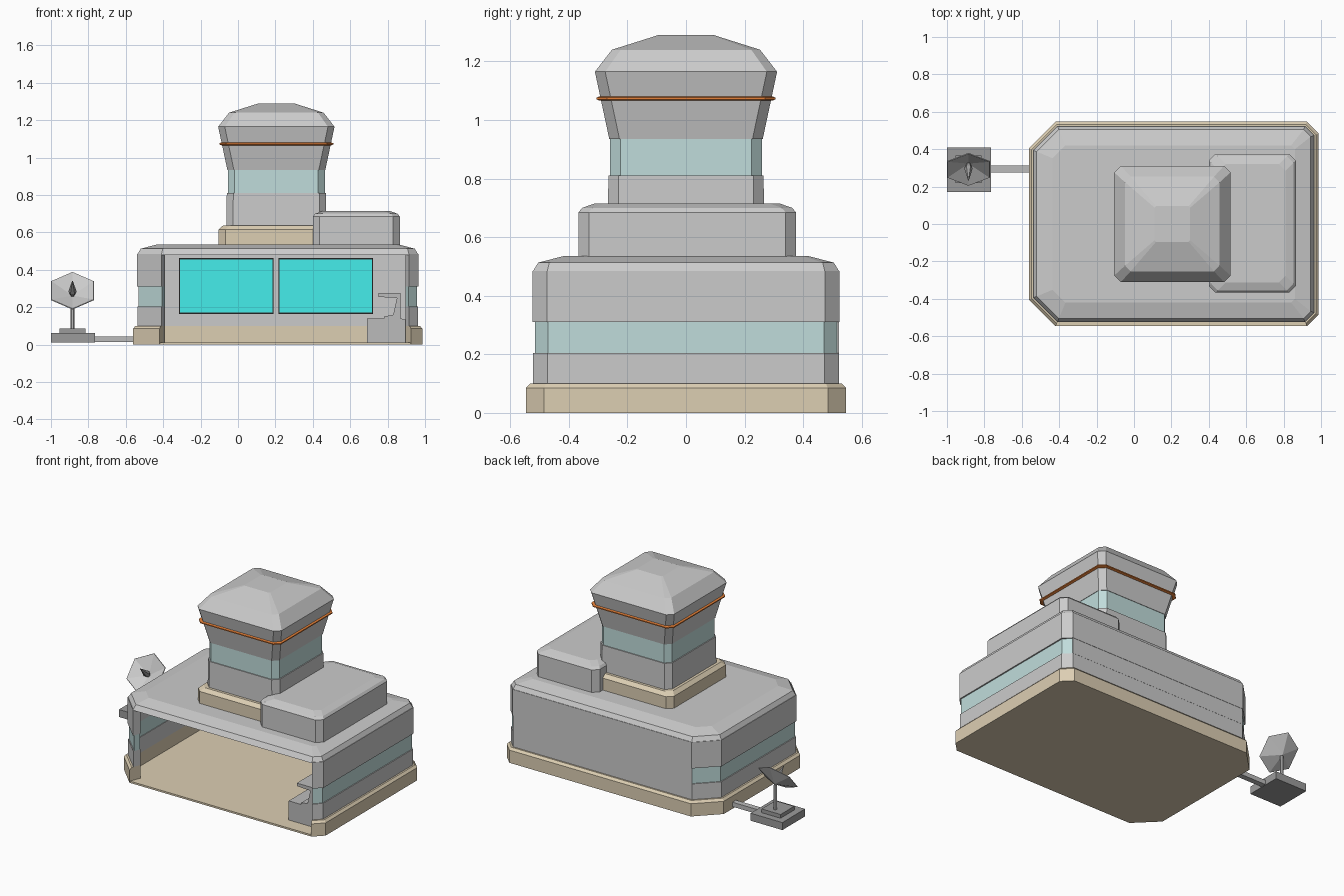
import bpy, bmesh, math
from mathutils import Vector

if "Cube" in bpy.data.objects:
    bpy.data.objects.remove(bpy.data.objects["Cube"])


def material(name, rgb):
    m = bpy.data.materials.new(name)
    m.diffuse_color = (*rgb, 1)
    m.use_nodes = True
    m.node_tree.nodes["Principled BSDF"].inputs["Base Color"].default_value = m.diffuse_color
    return m


TAN = material("tan", (0.72, 0.62, 0.45))
TEAL = material("teal_glass", (0.53, 0.72, 0.71))
CYAN = material("cyan_screen", (0.06, 0.85, 0.83))
ORANGE = material("orange", (0.8, 0.22, 0.04))
DARK = material("dark_metal", (0.33, 0.33, 0.33))
MID = material("mid_metal", (0.5, 0.5, 0.5))
BLACK = material("black", (0.04, 0.04, 0.04))


def finish(name, bm, mat=None):
    bmesh.ops.recalc_face_normals(bm, faces=bm.faces)
    me = bpy.data.meshes.new(name)
    bm.to_mesh(me)
    bm.free()
    ob = bpy.data.objects.new(name, me)
    bpy.context.collection.objects.link(ob)
    if mat:
        me.materials.append(mat)
    return ob


def loft(name, sections, mat=None):
    """Skin a stack of equal-sized closed sections and cap both ends."""
    bm = bmesh.new()
    rows = [[bm.verts.new(p) for p in s] for s in sections]
    n = len(rows[0])
    for a, b in zip(rows, rows[1:]):
        for i in range(n):
            j = (i + 1) % n
            bm.faces.new((a[i], a[j], b[j], b[i]))
    bm.faces.new(rows[0])
    bm.faces.new(rows[-1])
    return finish(name, bm, mat)


def octagon(x0, x1, y0, y1, cl, cr, z):
    """Rectangle with cut corners, from front left round the back to front right."""
    return [(x0 + cl, y0, z), (x0, y0 + cl, z), (x0, y1 - cl, z), (x0 + cl, y1, z),
            (x1 - cr, y1, z), (x1, y1 - cr, z), (x1, y0 + cr, z), (x1 - cr, y0, z)]


def outline(d, z):
    """Building plan, offset inward by d."""
    return octagon(-0.54 + d, 0.965 - d, -0.525 + d, 0.525 - d,
                   0.13 - 0.586 * d, max(0.05 - 0.586 * d, 0.02), z)


def wall(name, section, first, last, mat=None):
    """Sweep a closed (offset, height) section along part of the plan."""
    return loft(name, [[outline(d, z)[i] for d, z in section]
                       for i in range(first, last + 1)], mat)


def band(d, z0, z1, inner=0.05):
    return [(d, z0), (d, z1), (inner, z1), (inner, z0)]


def box(name, x0, x1, y0, y1, z0, z1, mat=None):
    return loft(name, [[(x0, y0, z), (x1, y0, z), (x1, y1, z), (x0, y1, z)]
                       for z in (z0, z1)], mat)


# Floor and kerb, open at the front
loft("floor", [outline(-0.02, 0), outline(-0.02, 0.012)], TAN)
wall("base_kerb", [(-0.022, 0), (-0.022, 0.085), (-0.008, 0.1), (0.05, 0.1), (0.05, 0)],
     0, 7, TAN)

# Hollow walls with window bands on both ends
wall("lower_wall", band(0.003, 0.1, 0.205), 0, 7)
wall("upper_wall", band(0, 0.31, 0.485), 0, 7)
wall("left_window_band", band(0.009, 0.205, 0.31, 0.046), 0, 3, TEAL)
wall("right_window_band", band(0.009, 0.205, 0.31, 0.046), 4, 7, TEAL)
wall("back_wall_strip", band(0.002, 0.205, 0.31), 3, 4)

# Roof
loft("roof", [outline(0, 0.48), outline(0.02, 0.513), outline(0.105, 0.535)])

# Screens on the inside of the back wall
for side, x0 in (("left", -0.31), ("right", 0.222)):
    box(side + "_screen_frame", x0 - 0.006, x0 + 0.501, 0.455, 0.48, 0.165, 0.462, BLACK)
    box(side + "_screen", x0, x0 + 0.495, 0.45, 0.456, 0.171, 0.456, CYAN)

# Control desk by the right wall
desk = [(0.69, 0.012), (0.69, 0.14), (0.78, 0.14), (0.78, 0.15), (0.83, 0.16), (0.85, 0.25),
        (0.75, 0.255), (0.75, 0.275), (0.87, 0.275), (0.87, 0.14), (0.905, 0.13), (0.905, 0.012)]
loft("control_desk", [[(x, y, z) for x, z in desk] for y in (-0.45, 0.2)], MID)


# Roof annex
def annex(d, z):
    return octagon(0.4 + d, 0.865 - d, -0.367 + d, 0.375 - d, 0.035, 0.035, z)


loft("roof_annex", [annex(0, 0.53), annex(0, 0.685), annex(0.012, 0.7), annex(0.055, 0.715)])


# Tower, stacked from square sections with cut corners
def square(h, z, cut=0.035):
    return octagon(0.205 - h, 0.205 + h, -h, h, cut, cut, z)


loft("tower_base", [square(0.308, 0.53), square(0.308, 0.615), square(0.285, 0.637)], TAN)
loft("tower_shaft", [square(0.267, 0.63), square(0.265, 0.81)])
loft("tower_window", [square(0.259, 0.81), square(0.259, 0.94)], TEAL)
loft("tower_head", [square(0.262, 0.935), square(0.311, 1.165), square(0.253, 1.24, 0.03),
                    square(0.095, 1.29, 0.008)])
loft("tower_stripe", [square(0.294, 1.066), square(0.305, 1.07), square(0.305, 1.077),
                      square(0.294, 1.081)], ORANGE)

# Dish stand and its cable duct
box("dish_plinth", -1.0, -0.765, 0.17, 0.41, 0.012, 0.062, DARK)
box("dish_step", -0.955, -0.815, 0.22, 0.365, 0.062, 0.087, DARK)
box("cable_duct", -0.77, -0.53, 0.275, 0.312, 0.014, 0.044, MID)


def disc(centre, u, v, r, n, turn=0):
    return [centre + r * (math.cos(turn + math.tau * i / n) * u
                          + math.sin(turn + math.tau * i / n) * v) for i in range(n)]


X, Y, Z = Vector((1, 0, 0)), Vector((0, 1, 0)), Vector((0, 0, 1))
foot = Vector((-0.885, 0.32, 0))
loft("dish_post", [disc(foot + Z * z, X, Y, 0.011, 6) for z in (0.08, 0.25)], MID)

# Six-sided dish tilted up towards the front, with a feed cone
tilt = math.radians(41)
up = Vector((0, math.sin(tilt), math.cos(tilt)))
aim = Vector((0, -math.cos(tilt), math.sin(tilt)))
rim = Vector((-0.885, 0.293, 0.288))
loft("dish", [disc(rim + aim * a, X, up, r, 6, math.pi / 2) for a, r in
              ((-0.046, 0.004), (0, 0.133), (0.004, 0.13), (-0.038, 0.004))])
loft("dish_feed", [disc(rim + aim * a, X, up, r, 6) for a, r in
                   ((-0.04, 0.01), (-0.005, 0.022), (0.08, 0.002))], DARK)
